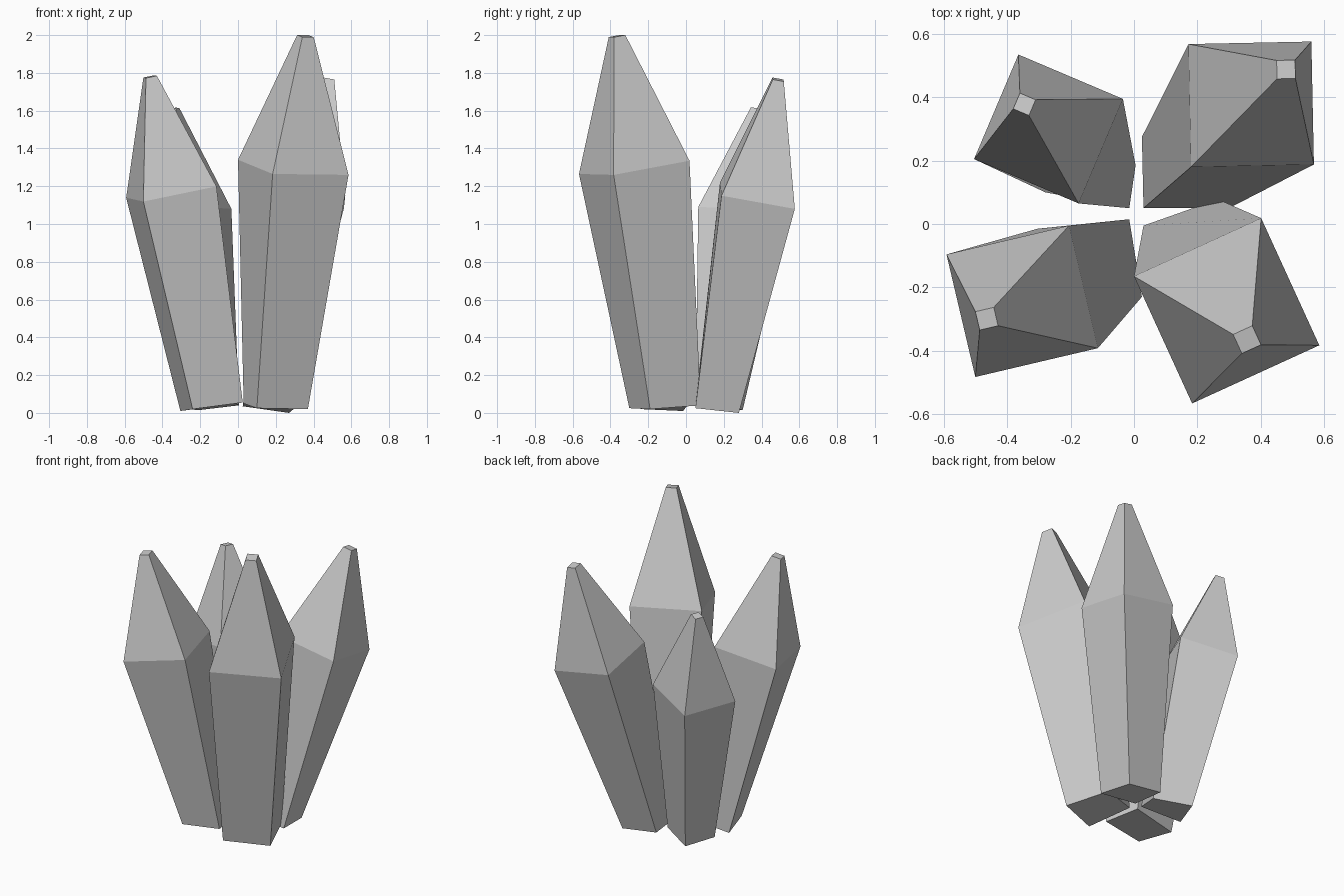
import bpy, bmesh
from mathutils import Vector

if "Cube" in bpy.data.objects:
    bpy.data.objects.remove(bpy.data.objects["Cube"])


def square_ring(centre, corner, dz, scale=1.0):
    """Tilted square: first corner offset turned clockwise in quarter steps."""
    x, y = corner
    offsets = [(x, y, dz[0]), (y, -x, dz[1]), (-x, -y, -dz[0]), (-y, x, -dz[1])]
    return [Vector(centre) + scale * Vector(o) for o in offsets]


def crystal(name, base, centre, corner, dz, tip):
    """Four-sided shard: narrow base, wide shoulder, small cut tip."""
    bm = bmesh.new()
    rings = [base, square_ring(centre, corner, dz), square_ring(tip, corner, dz, 0.15)]
    rings = [[bm.verts.new(p) for p in ring] for ring in rings]
    bm.faces.new(rings[0])
    bm.faces.new(rings[-1])
    for low, high in zip(rings, rings[1:]):
        for i in range(4):
            j = (i + 1) % 4
            bm.faces.new((low[i], low[j], high[j], high[i]))
    bmesh.ops.recalc_face_normals(bm, faces=bm.faces)
    mesh = bpy.data.meshes.new(name)
    bm.to_mesh(mesh)
    bm.free()
    bpy.context.collection.objects.link(bpy.data.objects.new(name, mesh))


# Tallest shard, leaning to the front right
crystal("front_right_crystal",
        [(0.03, -0.005, 0.05), (0.265, 0.078, 0.04), (0.37, -0.19, 0.02), (0.10, -0.30, 0.025)],
        (0.2925, -0.274, 1.30), (-0.2925, 0.109), (0.04, 0.035), (0.357, -0.365, 1.995))

# Shard leaning to the back right
crystal("back_right_crystal",
        [(0.03, 0.05, 0.055), (0.025, 0.275, 0.035), (0.27, 0.28, 0.0), (0.30, 0.05, 0.025)],
        (0.37, 0.378, 1.15), (-0.19, -0.198), (0.07, 0.0), (0.48, 0.488, 1.765))

# Shortest shard, leaning to the back left
crystal("back_left_crystal",
        [(-0.015, 0.05, 0.05), (-0.28, 0.10, 0.02), (-0.205, 0.30, 0.015), (0.005, 0.185, 0.04)],
        (-0.27, 0.30, 1.05), (0.095, -0.235), (0.04, -0.03), (-0.346, 0.378, 1.61))

# Shard leaning to the front left
crystal("front_left_crystal",
        [(-0.015, 0.015, 0.05), (0.025, -0.23, 0.055), (-0.24, -0.24, 0.02), (-0.305, -0.015, 0.01)],
        (-0.353, -0.244, 1.169), (0.148, 0.239), (0.05, 0.03), (-0.465, -0.299, 1.78))
